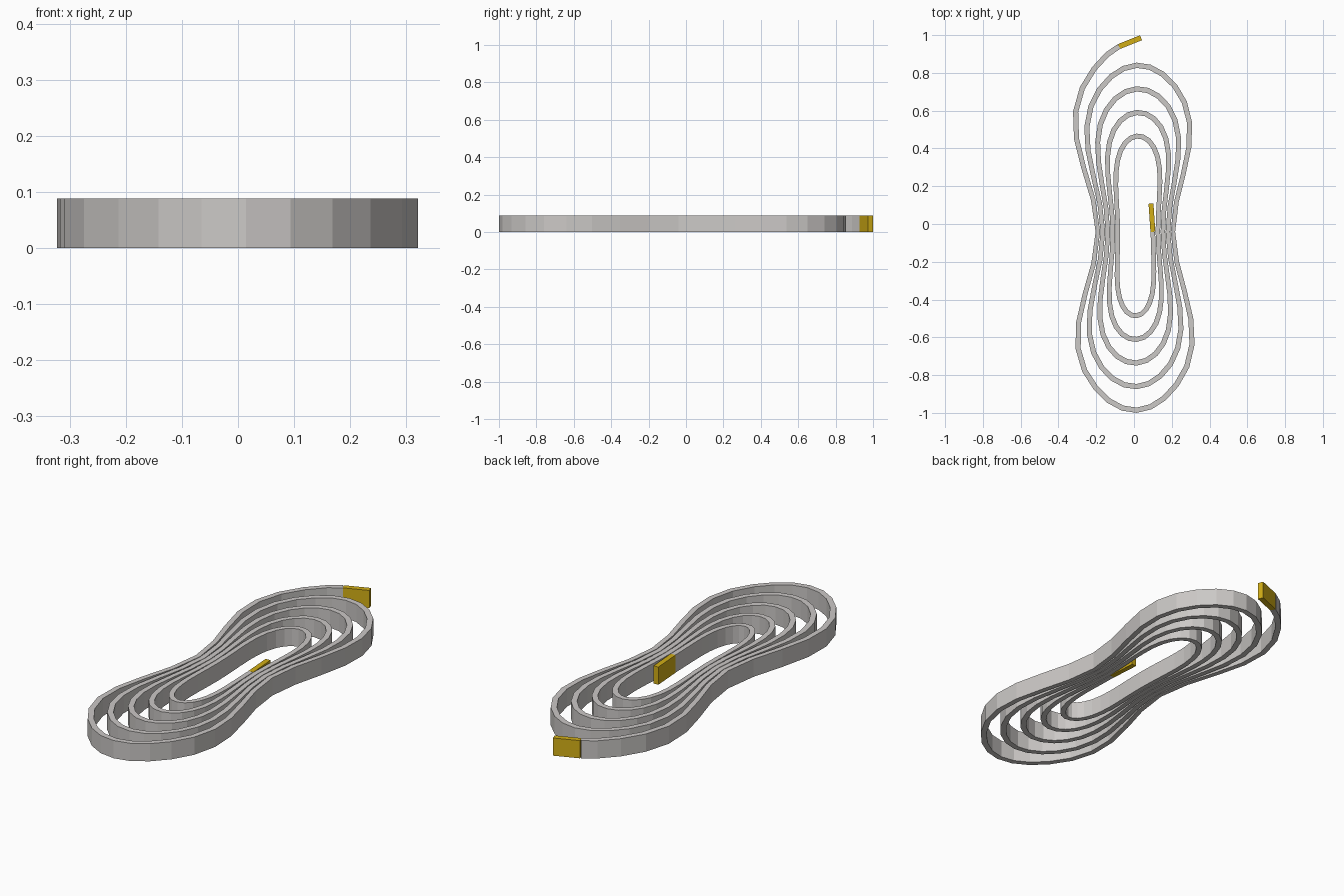
import bpy, bmesh, math
from mathutils import Vector

if "Cube" in bpy.data.objects:
    bpy.data.objects.remove(bpy.data.objects["Cube"])

HEIGHT = 0.088
CENTRE = Vector((0.014, -0.0415))
STEPS = 36          # segments per turn
TURNS = 4.717


def material(name, rgb):
    m = bpy.data.materials.new(name)
    m.diffuse_color = (*rgb, 1)
    m.use_nodes = True
    m.node_tree.nodes["Principled BSDF"].inputs["Base Color"].default_value = m.diffuse_color
    return m


steel = material("light_grey_steel", (0.60, 0.58, 0.565))
gold = material("gold_contact", (0.64, 0.42, 0.008))


def spread(d):
    """Smooth widening away from the pinched waist, 0 to 1."""
    u = min(abs(d) / 0.8, 1)
    return u * u * (3 - 2 * u)


def spiral_point(t):
    """Clockwise oval spiral, squeezed at the waist."""
    a = 2 * math.pi * t
    y = -(0.413 + 0.125 * t) * math.sin(a)
    x = (0.086 + 0.0265 * t) * (1 + 1.15 * spread(y)) * math.cos(a)
    return CENTRE + Vector((x, y))


def ribbon(name, path, widths, mat):
    """Upright strip of rectangular section along a flat path."""
    bm = bmesh.new()
    rings = []
    for i, p in enumerate(path):
        d_in = (p - path[i - 1]).normalized() if i else None
        d_out = (path[i + 1] - p).normalized() if i < len(path) - 1 else None
        d = ((d_in or d_out) + (d_out or d_in)).normalized()
        n = Vector((-d.y, d.x)) * widths[i] / 2
        a, b = p + n, p - n
        rings.append([bm.verts.new((q.x, q.y, z)) for q, z in
                      ((a, 0), (b, 0), (b, HEIGHT), (a, HEIGHT))])
    for r, s in zip(rings, rings[1:]):
        for k in range(4):
            j = (k + 1) % 4
            bm.faces.new((r[k], r[j], s[j], s[k]))
    bm.faces.new(rings[0])
    bm.faces.new(rings[-1][::-1])
    bmesh.ops.recalc_face_normals(bm, faces=bm.faces)
    me = bpy.data.meshes.new(name)
    bm.to_mesh(me)
    bm.free()
    me.materials.append(mat)
    ob = bpy.data.objects.new(name, me)
    bpy.context.collection.objects.link(ob)
    return ob


# Coiled strip, slightly thinner where the turns crowd at the waist
ts = [i / STEPS for i in range(int(TURNS * STEPS) + 1)] + [TURNS]
path = [spiral_point(t) for t in ts]
widths = [0.024 + 0.004 * spread(p.y - CENTRE.y) for p in path]
ribbon("coil_strip", path, widths, steel)

# Straight end tabs
ribbon("inner_end_tab", [Vector((0.090, 0.108)), path[0]], [0.026, 0.026], gold)
ribbon("outer_end_tab", [path[-1], Vector((0.037, 0.986))], [0.028, 0.028], gold)
